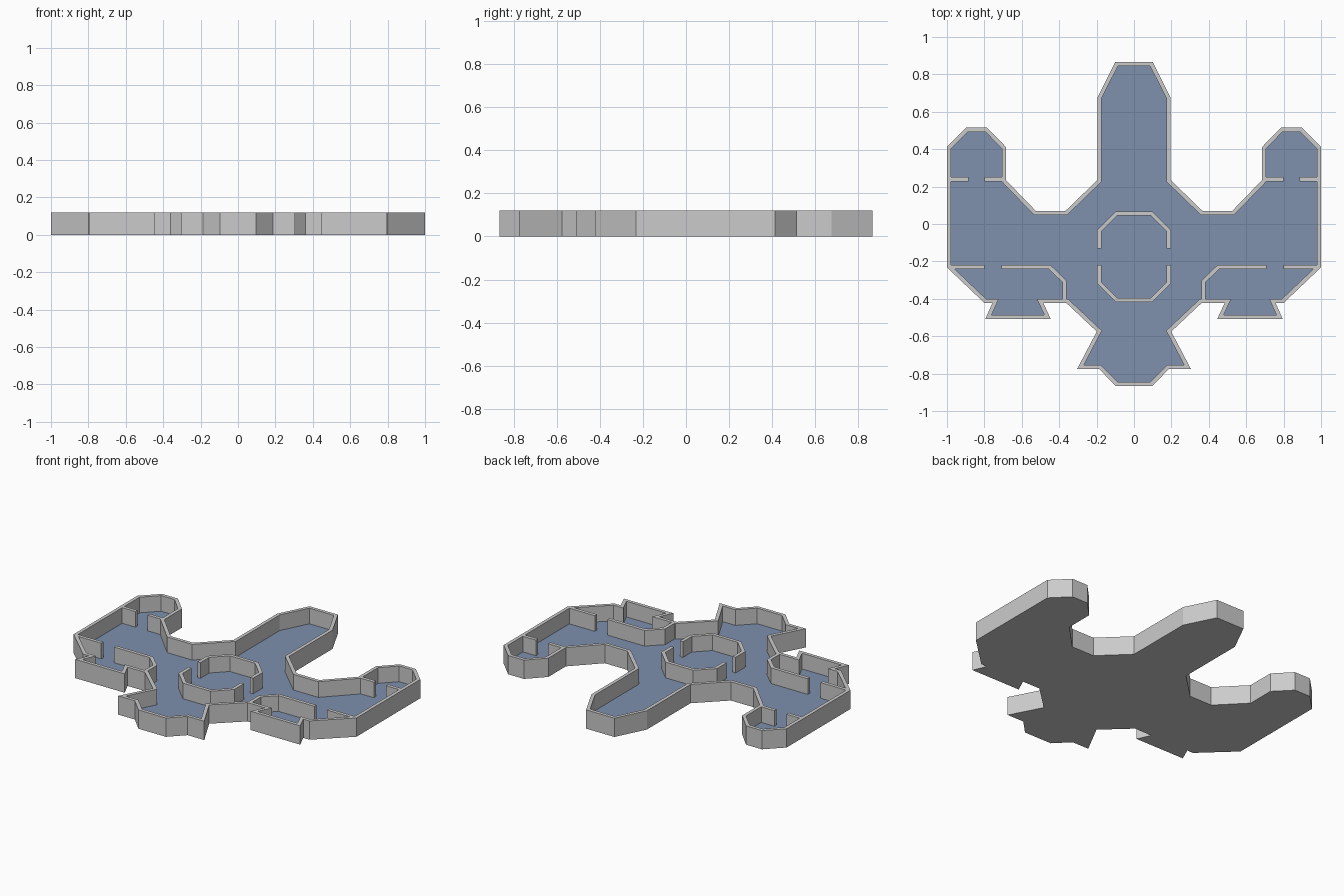
import bpy, bmesh
from mathutils import Vector

if "Cube" in bpy.data.objects:
    bpy.data.objects.remove(bpy.data.objects["Cube"])

H, FLOOR, T = 0.12, 0.02, 0.022   # wall top, floor level, wall thickness


def offset(pts, d, closed):
    """Mitred offset to the right of the travel direction."""
    p = [Vector(q) for q in pts]
    n = len(p)
    out = []
    for i in range(n):
        a = p[i] - p[i - 1] if closed or i > 0 else p[1] - p[0]
        b = p[(i + 1) % n] - p[i] if closed or i < n - 1 else a
        na = Vector((a.y, -a.x)).normalized()
        nb = Vector((b.y, -b.x)).normalized()
        out.append(p[i] + (na + nb) * d / (1 + na.dot(nb)))
    return out


def finish(name, bm, color=None):
    bmesh.ops.recalc_face_normals(bm, faces=bm.faces[:])
    me = bpy.data.meshes.new(name)
    bm.to_mesh(me)
    bm.free()
    ob = bpy.data.objects.new(name, me)
    bpy.context.collection.objects.link(ob)
    if color:
        mat = bpy.data.materials.new(name)
        mat.diffuse_color = color
        mat.use_nodes = True
        mat.node_tree.nodes["Principled BSDF"].inputs["Base Color"].default_value = mat.diffuse_color
        me.materials.append(mat)
    return ob


def ring(bm, pts, z):
    return [bm.verts.new((p[0], p[1], z)) for p in pts]


def bridge(bm, a, b):
    for i in range(len(a)):
        j = (i + 1) % len(a)
        bm.faces.new((a[i], a[j], b[j], b[i]))


def partition(name, pts):
    """Free-standing wall following a path, thickened to its right."""
    bm = bmesh.new()
    outline = [Vector(p) for p in pts] + offset(pts, T, False)[::-1]
    lo, hi = ring(bm, outline, FLOOR), ring(bm, outline, H)
    bridge(bm, lo, hi)
    bm.faces.new(hi)
    bm.faces.new(lo)
    finish(name, bm)


# Outer hull outline, right half, clockwise from the top
half = [(0.10, 0.866), (0.196, 0.675), (0.196, 0.235), (0.366, 0.07),
        (0.525, 0.07), (0.685, 0.235), (0.685, 0.412), (0.785, 0.515),
        (0.897, 0.515), (1.0, 0.412), (1.0, -0.232), (0.80, -0.422),
        (0.757, -0.422), (0.795, -0.508), (0.445, -0.508), (0.485, -0.422),
        (0.362, -0.422), (0.199, -0.575), (0.304, -0.775), (0.187, -0.775),
        (0.097, -0.866)]
outer = half + [(-x, y) for x, y in reversed(half)]
inner = offset(outer, T, True)

# Hull: underside, outer wall, rim and inner wall
bm = bmesh.new()
loops = [ring(bm, outer, 0), ring(bm, outer, H), ring(bm, inner, H), ring(bm, inner, FLOOR)]
bm.faces.new(loops[0])
for a, b in zip(loops, loops[1:]):
    bridge(bm, a, b)
finish("outer_wall", bm)

# Blue floor
bm = bmesh.new()
f = bm.faces.new(ring(bm, inner, FLOOR))
f.normal_update()
if f.normal.z < 0:
    f.normal_flip()
me = bpy.data.meshes.new("floor")
bm.to_mesh(me)
bm.free()
floor = bpy.data.objects.new("floor", me)
bpy.context.collection.objects.link(floor)
blue = bpy.data.materials.new("floor_blue")
blue.diffuse_color = (0.21, 0.28, 0.42, 1)
blue.use_nodes = True
blue.node_tree.nodes["Principled BSDF"].inputs["Base Color"].default_value = blue.diffuse_color
me.materials.append(blue)

# Octagonal central room, two halves with side doorways
CY = -0.175
for s, name in ((1, "central_room_back"), (-1, "central_room_front")):
    path = [(-0.197, 0.045), (-0.197, 0.143), (-0.098, 0.242),
            (0.098, 0.242), (0.197, 0.143), (0.197, 0.045)]
    partition(name, [(x * s, CY + y * s) for x, y in path])

# Side wing partitions, mirrored left and right
paths = {
    "pod_wall_inner": [(0.706, 0.25), (0.80, 0.25)],
    "pod_wall_outer": [(0.885, 0.25), (0.979, 0.25)],
    "side_room_wall": [(0.36, -0.405), (0.36, -0.303), (0.447, -0.219), (0.708, -0.219)],
    "side_room_stub": [(0.798, -0.219), (0.978, -0.219)],
}
for name, path in paths.items():
    partition(name + "_right", path)
    partition(name + "_left", [(-x, y) for x, y in reversed(path)])
